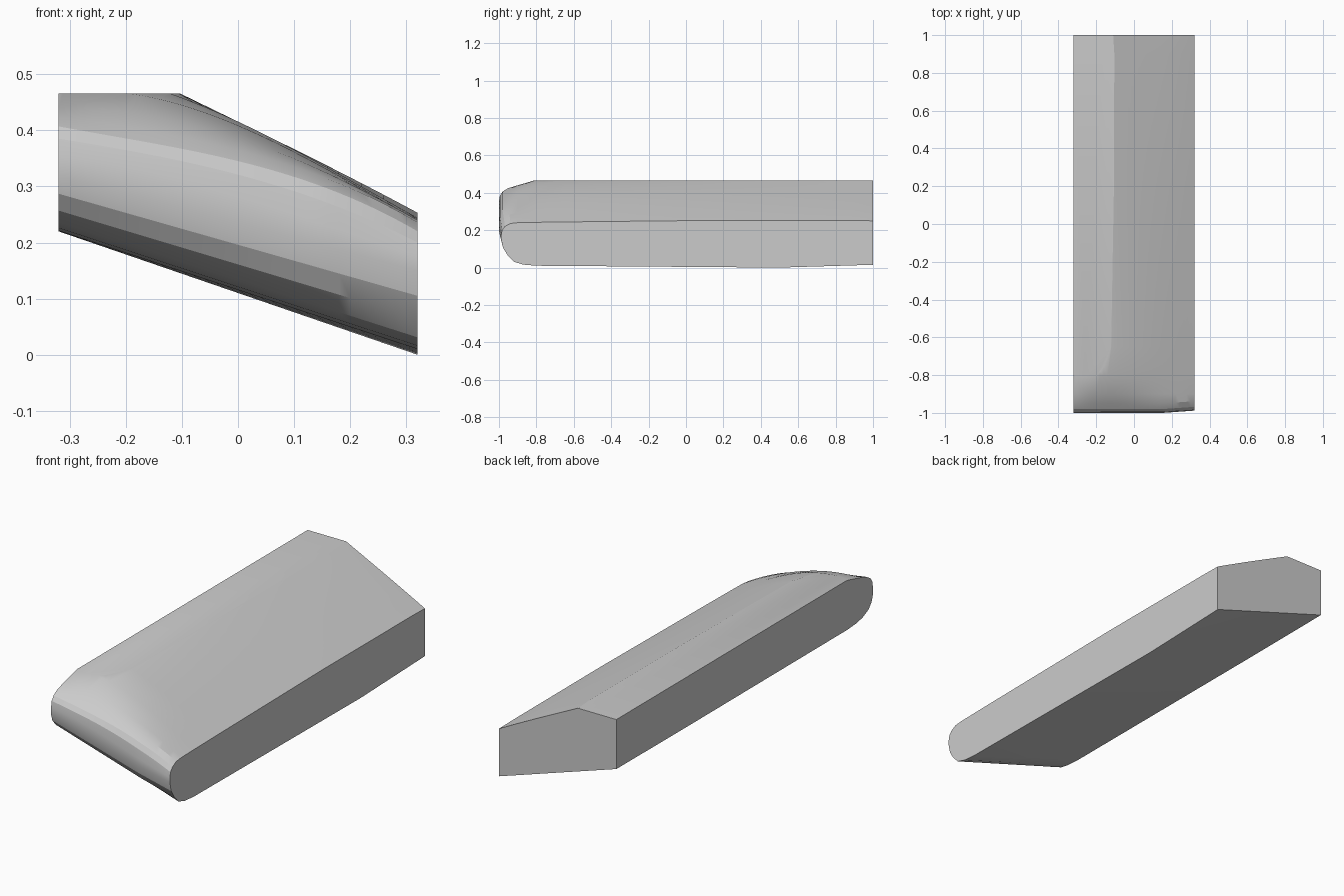
import bpy, bmesh

if "Cube" in bpy.data.objects:
    bpy.data.objects.remove(bpy.data.objects["Cube"])

STATIONS = (-0.32, -0.10, 0.20, 0.32)
# Upper skin: y, then height at each x station
UPPER = [
    (1.0, .570, .461, .312, .250),
    (0.9, .575, .464, .316, .252),
    (0.2, .570, .463, .316, .253),
    (-.65, .510, .458, .311, .244),
    (-.80, .465, .445, .308, .242),
    (-.90, .440, .415, .304, .240),
    (-.95, .425, .387, .297, .236),
    (-.98, .407, .367, .280, .220),
    (-.995, .385, .345, .255, .200),
    (-1.0, .355, .310, .215, .175),
]
# Under skin: y, then height at the left and right ends
LOWER = [
    (-1.0, .320, .150),
    (-.99, .287, .105),
    (-.965, .257, .065),
    (-.92, .236, .031),
    (-.87, .226, .016),
    (-.80, .221, .010),
    (.50, .220, .000),
    (1.0, .222, .015),
]
STEPS = 32


def cubic(xs, zs, x):
    """Smooth curve through the given stations."""
    total = 0
    for i, zi in enumerate(zs):
        w = zi
        for j, xj in enumerate(xs):
            if j != i:
                w *= (x - xj) / (xs[i] - xj)
        total += w
    return total


def section(x):
    """Cross-section at x, from the back top edge round the nose to the back bottom edge."""
    t = (x + 0.32) / 0.64
    pts = [(r[0], cubic(STATIONS, r[1:], x)) for r in UPPER]
    pts += [(y, a + (b - a) * t) for y, a, b in LOWER]
    shift = 0.012 * max(0, (x - 0.15) / 0.17)
    return [(x, y + (shift if y < -0.94 else 0), z) for y, z in pts]


# Sloped body lofted along x
bm = bmesh.new()
rings = [[bm.verts.new(p) for p in section(-0.32 + 0.64 * i / STEPS)]
         for i in range(STEPS + 1)]
n = len(rings[0])
for a, b in zip(rings, rings[1:]):
    for i in range(n):
        j = (i + 1) % n
        bm.faces.new((a[i], a[j], b[j], b[i]))
bm.faces.new(rings[0])
bm.faces.new(rings[-1])

# Flat top cut
cut = bmesh.ops.bisect_plane(bm, geom=bm.verts[:] + bm.edges[:] + bm.faces[:],
                             plane_co=(0, 0, 0.466), plane_no=(0, 0, 1),
                             clear_outer=True)
bmesh.ops.holes_fill(bm, edges=[e for e in bm.edges if e.is_boundary], sides=0)
bmesh.ops.recalc_face_normals(bm, faces=bm.faces[:])

mesh = bpy.data.meshes.new("sloped_block")
bm.to_mesh(mesh)
bm.free()
block = bpy.data.objects.new("sloped_block", mesh)
bpy.context.collection.objects.link(block)
bpy.context.view_layer.objects.active = block
block.select_set(True)
bpy.ops.object.shade_smooth_by_angle(angle=0.35)
